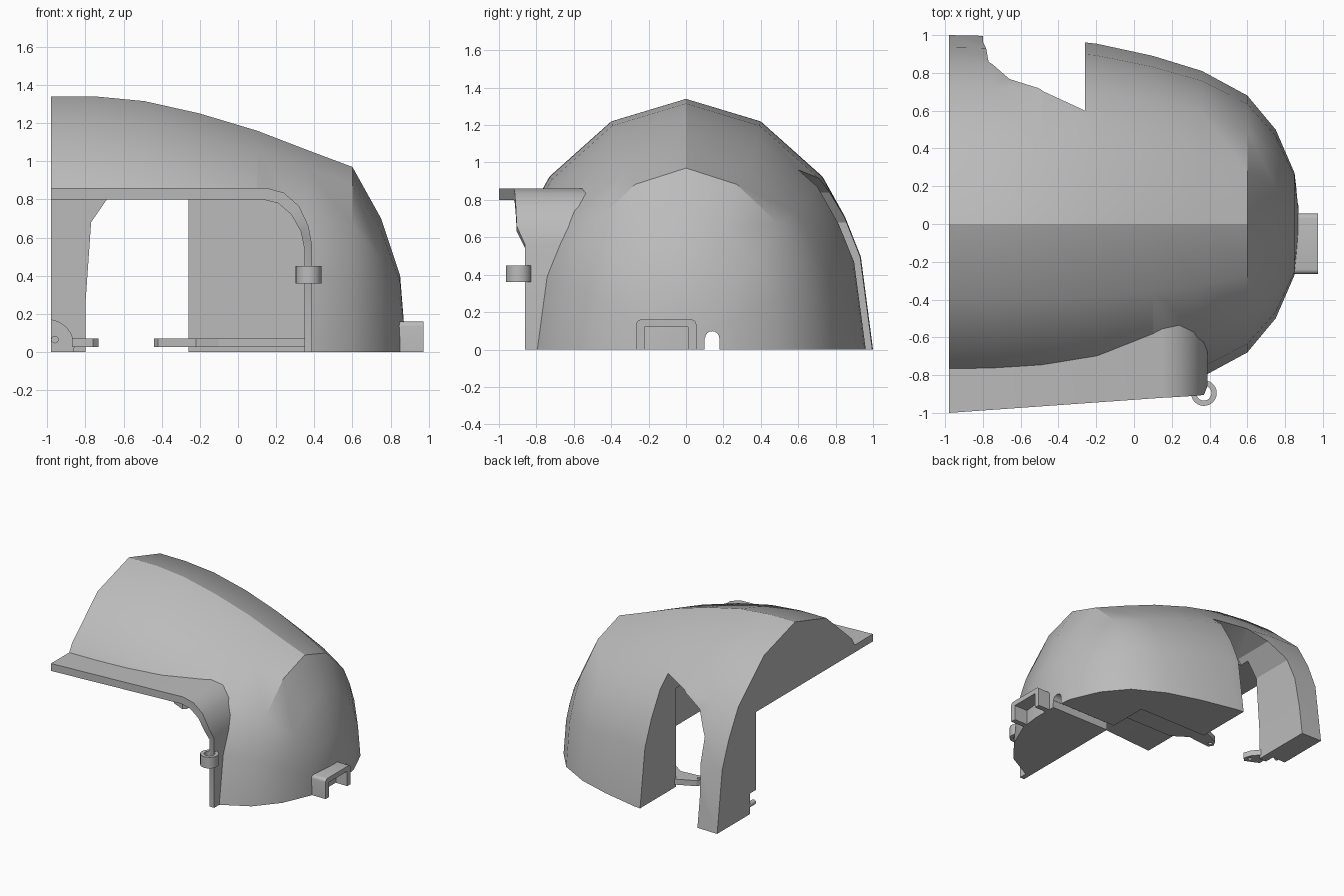
import bpy, bmesh, math

if "Cube" in bpy.data.objects:
    bpy.data.objects.remove(bpy.data.objects["Cube"])

grey = bpy.data.materials.new("plain grey")
grey.use_nodes = True
grey.diffuse_color = (0.5, 0.5, 0.5, 1)
grey.node_tree.nodes["Principled BSDF"].inputs["Base Color"].default_value = (0.5, 0.5, 0.5, 1)


def make(name, rings, capped=True, closed=False):
    """Skin rings of points; cap the ends or join them into a loop."""
    bm = bmesh.new()
    loops = [[bm.verts.new(p) for p in ring] for ring in rings]
    pairs = list(zip(loops, loops[1:]))
    if closed:
        pairs.append((loops[-1], loops[0]))
    for a, b in pairs:
        n = len(a)
        for i in range(n):
            j = (i + 1) % n
            bm.faces.new((a[i], a[j], b[j], b[i]))
    if capped and not closed:
        bm.faces.new(loops[0])
        bm.faces.new(loops[-1])
    bmesh.ops.recalc_face_normals(bm, faces=bm.faces)
    mesh = bpy.data.meshes.new(name)
    bm.to_mesh(mesh)
    bm.free()
    mesh.materials.append(grey)
    obj = bpy.data.objects.new(name, mesh)
    bpy.context.collection.objects.link(obj)
    return obj


def prism_y(name, outline, y0, y1):
    return make(name, [[(x, y, z) for x, z in outline] for y in (y0, y1)])


def prism_x(name, outline, x0, x1):
    return make(name, [[(x, y, z) for y, z in outline] for x in (x0, x1)])


def prism_z(name, outline, z0, z1):
    return make(name, [[(x, y, z) for x, y in outline] for z in (z0, z1)])


def arc(cx, cy, r, a0, a1, n):
    steps = [math.radians(a0 + (a1 - a0) * i / n) for i in range(n + 1)]
    return [(cx + r * math.cos(a), cy + r * math.sin(a)) for a in steps]


def select(obj):
    bpy.ops.object.select_all(action="DESELECT")
    obj.select_set(True)
    bpy.context.view_layer.objects.active = obj


def cut(obj, cutter):
    mod = obj.modifiers.new("cut", "BOOLEAN")
    mod.operation, mod.solver, mod.object = "DIFFERENCE", "EXACT", cutter
    select(obj)
    bpy.ops.object.modifier_apply(modifier=mod.name)
    bpy.data.objects.remove(cutter)


# Domed hull: one faceted arch scaled along its length
half = [(1, 0), (0.935, 0.37), (0.85, 0.53), (0.73, 0.69), (0.4, 0.91)]
arch = half + [(0, 1)] + [(-y, z) for y, z in reversed(half)]
stations = [(-0.98, 1, 1.34), (-0.75, 0.995, 1.34), (-0.49, 0.985, 1.315),
            (-0.2, 0.955, 1.25), (0.1, 0.89, 1.16), (0.36, 0.81, 1.06),
            (0.6, 0.68, 0.97), (0.75, 0.5, 0.7), (0.85, 0.27, 0.4), (0.87, 0.1, 0.15)]
hull = make("domed_hull", [[(x, w * y, h * z) for y, z in arch] for x, w, h in stations])

# Front cavity with a rounded upper corner
inner = [(0.13, 0.8), (0.21, 0.78), (0.28, 0.72), (0.33, 0.63), (0.348, 0.54)]
cut(hull, prism_y("cavity_cutter", [(-1.2, -0.1), (-1.2, 0.8)] + inner + [(0.348, -0.1)], -1.3, 0.5))

# Half-arched rear doorway
door = [(-0.8, -0.1), (-0.8, 0.25), (-0.77, 0.68), (-0.66, 0.84),
        (-0.48, 0.92), (-0.26, 0.96), (-0.26, -0.1)]
cut(hull, prism_y("doorway_cutter", door, 0.42, 1.3))

# Small round-topped hole in the end wall, and a corner notch on the rear post
hole = [(0.1, -0.1)] + [(0.1, 0.06)] + arc(0.14, 0.06, 0.038, 180, 0, 8) + [(0.18, 0.06), (0.18, -0.1)]
cut(hull, prism_x("hole_cutter", hole, 0.2, 1.1))
cut(hull, prism_y("notch_cutter", arc(-1.0, 0.03, 0.14, 0, 360, 24)[:-1], 0.4, 0.58))

# Flange following the cavity edge and reaching forward
outer = [(-0.98, 0.86), (0.15, 0.86), (0.24, 0.835), (0.32, 0.765),
         (0.37, 0.66), (0.388, 0.56), (0.388, 0)]
inside = [(-0.98, 0.8)] + inner + [(0.348, 0)]
fronts = [-1, -0.92, -0.915, -0.91, -0.905, -0.86, -0.86]
backs = [-0.5, -0.5, -0.5, -0.5, -0.55, -0.6, -0.65]
rings = []
for (ox, oz), (ix, iz), f, b in zip(outer, inside, fronts, backs):
    rings.append([(ox, f, oz), (ox, b, oz), (ix, b, iz), (ix, f, iz)])
flange = make("opening_flange", rings)

# Ring clip on the flange leg
profile = [(0.068, 0.36), (0.068, 0.45), (0.04, 0.45), (0.04, 0.36)]
turns = [2 * math.pi * i / 24 for i in range(24)]
clip = make("ring_clip", [[(0.37 + r * math.cos(a), -0.895 + r * math.sin(a), z)
                           for r, z in profile] for a in turns], closed=True)

# U-shaped handle on the end wall
strap = [(-0.265, 0)] + arc(-0.24, 0.135, 0.025, 180, 90, 4) + arc(0.03, 0.135, 0.025, 90, 0, 4)
strap += [(0.055, 0), (0.012, 0), (0.012, 0.12), (-0.222, 0.12), (-0.222, 0)]
handle = prism_x("end_handle", strap, 0.82, 0.973)

# Mounting plates inside the cavity, each with a screw hole
plate = prism_z("mounting_plate", [(0.36, 0.52), (0.36, 0.3), (-0.1, 0.3), (-0.22, 0.38),
                                   (-0.42, 0.36), (-0.44, 0.4), (-0.41, 0.45), (-0.26, 0.52)], 0.025, 0.07)
tab = prism_z("post_tab", [(-0.87, 0.52), (-0.87, 0.42), (-0.76, 0.37),
                           (-0.73, 0.4), (-0.75, 0.46), (-0.8, 0.52)], 0.025, 0.07)
for part, x, y in ((plate, -0.4, 0.405), (tab, -0.775, 0.42)):
    cut(part, prism_z("screw_cutter", arc(x, y, 0.015, 0, 360, 12)[:-1], -0.1, 0.2))

# Small peg at the foot of the rear post
peg = prism_y("post_peg", arc(-0.96, 0.065, 0.02, 0, 360, 12)[:-1], 0.5, 0.62)

for part in (hull, flange, clip, handle, plate, tab, peg):
    select(part)
    bpy.ops.object.shade_smooth_by_angle(angle=math.radians(28))
